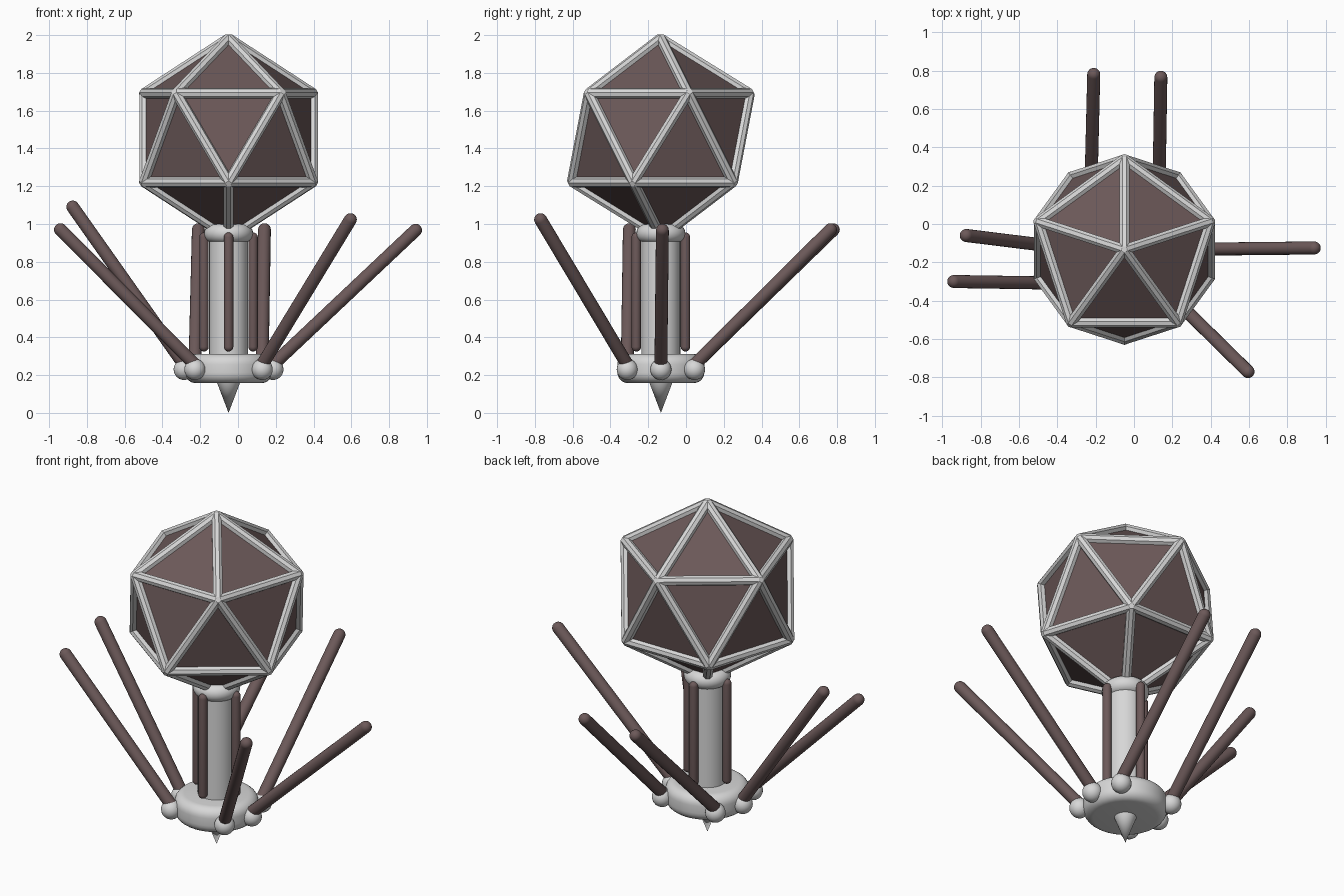
import bpy, bmesh, math
from mathutils import Vector, Matrix

cube = bpy.data.objects.get("Cube")
if cube:
    bpy.data.objects.remove(cube, do_unlink=True)


def material(name, color):
    m = bpy.data.materials.new(name)
    m.use_nodes = True
    m.diffuse_color = color
    m.node_tree.nodes["Principled BSDF"].inputs["Base Color"].default_value = color
    return m


GREY = material("pale grey", (0.68, 0.68, 0.68, 1))
BROWN = material("dark brown", (0.15, 0.10, 0.10, 1))
AXIS = Vector((-0.05, -0.133, 0))


def finish(bm, name, mat, smooth=True):
    bmesh.ops.recalc_face_normals(bm, faces=bm.faces)
    me = bpy.data.meshes.new(name)
    bm.to_mesh(me)
    bm.free()
    ob = bpy.data.objects.new(name, me)
    me.materials.append(mat)
    bpy.context.collection.objects.link(ob)
    if smooth:
        bpy.ops.object.select_all(action='DESELECT')
        ob.select_set(True)
        bpy.context.view_layer.objects.active = ob
        bpy.ops.object.shade_smooth_by_angle(angle=math.radians(35))
    return ob


def lathe(name, profile, mat, steps=32, matrix=None):
    """Revolve (radius, height) points about z, then place with a matrix."""
    bm = bmesh.new()
    vs = [bm.verts.new((r, 0, z)) for r, z in profile]
    es = [bm.edges.new(p) for p in zip(vs, vs[1:])]
    bmesh.ops.spin(bm, geom=vs + es, axis=(0, 0, 1), cent=(0, 0, 0),
                   angle=math.tau, steps=steps, use_duplicate=False)
    bmesh.ops.remove_doubles(bm, verts=bm.verts, dist=1e-5)
    bm.transform(matrix or Matrix.Translation(AXIS))
    return finish(bm, name, mat)


def arc(r, z, rad, a0, a1, n=6):
    """Profile points on an arc, angles in degrees."""
    angles = [math.radians(a0 + (a1 - a0) * i / n) for i in range(n + 1)]
    return [(max(0, r + rad * math.cos(a)), z + rad * math.sin(a)) for a in angles]


def capsule(name, a, b, rad, mat):
    a, b = Vector(a), Vector(b)
    d = b - a
    place = Matrix.Translation(a) @ d.to_track_quat('Z', 'Y').to_matrix().to_4x4()
    profile = arc(0, 0, rad, -90, 0) + arc(0, d.length, rad, 0, 90)
    lathe(name, profile, mat, 20, place)


# Faceted head: a solid with twenty flat panels, one point up
HEAD_R = 0.525
centre = AXIS + Vector((0, 0, 1.457))
directions = [Vector((0, 0, 1)), Vector((0, 0, -1))]
for side in (1, -1):
    for i in range(5):
        a = math.radians(90 * side + 72 * i)
        directions.append(Vector((2 * math.cos(a), 2 * math.sin(a), side)) / math.sqrt(5))
points = [centre + d * HEAD_R for d in directions]
bm = bmesh.new()
for p in points:
    bm.verts.new(p)
bmesh.ops.convex_hull(bm, input=bm.verts)
finish(bm, "head_panels", BROWN, smooth=False)

# Octagonal struts along the edges, with a flat side outward
edge_len = HEAD_R * 1.0515
strut_r = 0.026 / math.cos(math.pi / 8)
bm = bmesh.new()
ends = [[] for p in points]
for i, a in enumerate(points):
    for j in range(i):
        b = points[j]
        if (a - b).length > edge_len * 1.1:
            continue
        along = (b - a).normalized()
        out = ((a + b) / 2 - centre).normalized()
        across = along.cross(out)
        rings = []
        for k, p in ((i, a), (j, b)):
            ring = []
            for s in range(8):
                t = math.tau * (s + 0.5) / 8
                ring.append(p + strut_r * (out * math.cos(t) + across * math.sin(t)))
            ends[k] += ring
            rings.append([bm.verts.new(c) for c in ring])
        for s in range(8):
            n = (s + 1) % 8
            bm.faces.new((rings[0][s], rings[0][n], rings[1][n], rings[1][s]))
        bm.faces.new(rings[0])
        bm.faces.new(rings[1])
finish(bm, "head_struts", GREY, smooth=False)

# Joints closing the strut ends at each corner
for k, ring in enumerate(ends):
    bm = bmesh.new()
    for c in ring:
        bm.verts.new(c)
    hull = bmesh.ops.convex_hull(bm, input=bm.verts)
    loose = [v for v in bm.verts if not v.link_faces]
    bmesh.ops.delete(bm, geom=loose, context='VERTS')
    finish(bm, f"head_joint_{k + 1}", GREY, smooth=False)

# Collar, tail tube, base plate and spike on the shared axis
lathe("collar", [(0, 0.9)] + arc(0.08, 0.95, 0.05, -90, 90, 10) + [(0, 1.0)], GREY)
lathe("tail_tube", [(0, 0.25), (0.103, 0.25), (0.103, 0.95), (0, 0.95)], GREY)
lathe("base_plate", [(0, 0.158)] + arc(0.175, 0.213, 0.055, -90, 0)
      + arc(0.175, 0.257, 0.055, 0, 90) + [(0, 0.312)], GREY)
lathe("spike", [(0, 0.165), (0.063, 0.165), (0, 0)], GREY)

# Four upright rods around the tube
for k in range(4):
    a = k * math.pi / 2
    foot = AXIS + Vector((0.13 * math.cos(a), 0.13 * math.sin(a), 0.35))
    capsule(f"upright_rod_{k + 1}", foot, foot + Vector((0, 0, 0.58)), 0.025, BROWN)

# Six legs: socket offset from the axis, then the raised tip
legs = {
    "back_right": ((-0.178, 0.178), (-0.21, 0.78, 0.97)),
    "back_left": ((0.178, 0.178), (0.14, 0.765, 0.97)),
    "right": ((-0.235, 0), (-0.875, -0.06, 1.09)),
    "front_right": ((-0.178, -0.178), (-0.94, -0.3, 0.97)),
    "left": ((0.235, 0), (0.94, -0.125, 0.967)),
    "front_left": ((0.178, -0.178), (0.595, -0.77, 1.023)),
}
for name, ((x, y), tip) in legs.items():
    socket = AXIS + Vector((x, y, 0.23))
    lathe(name + "_socket", arc(0, 0, 0.056, -90, 90, 12), GREY, 24,
          Matrix.Translation(socket))
    capsule(name + "_leg", socket + Vector((0, 0, 0.025)), tip, 0.034, BROWN)
